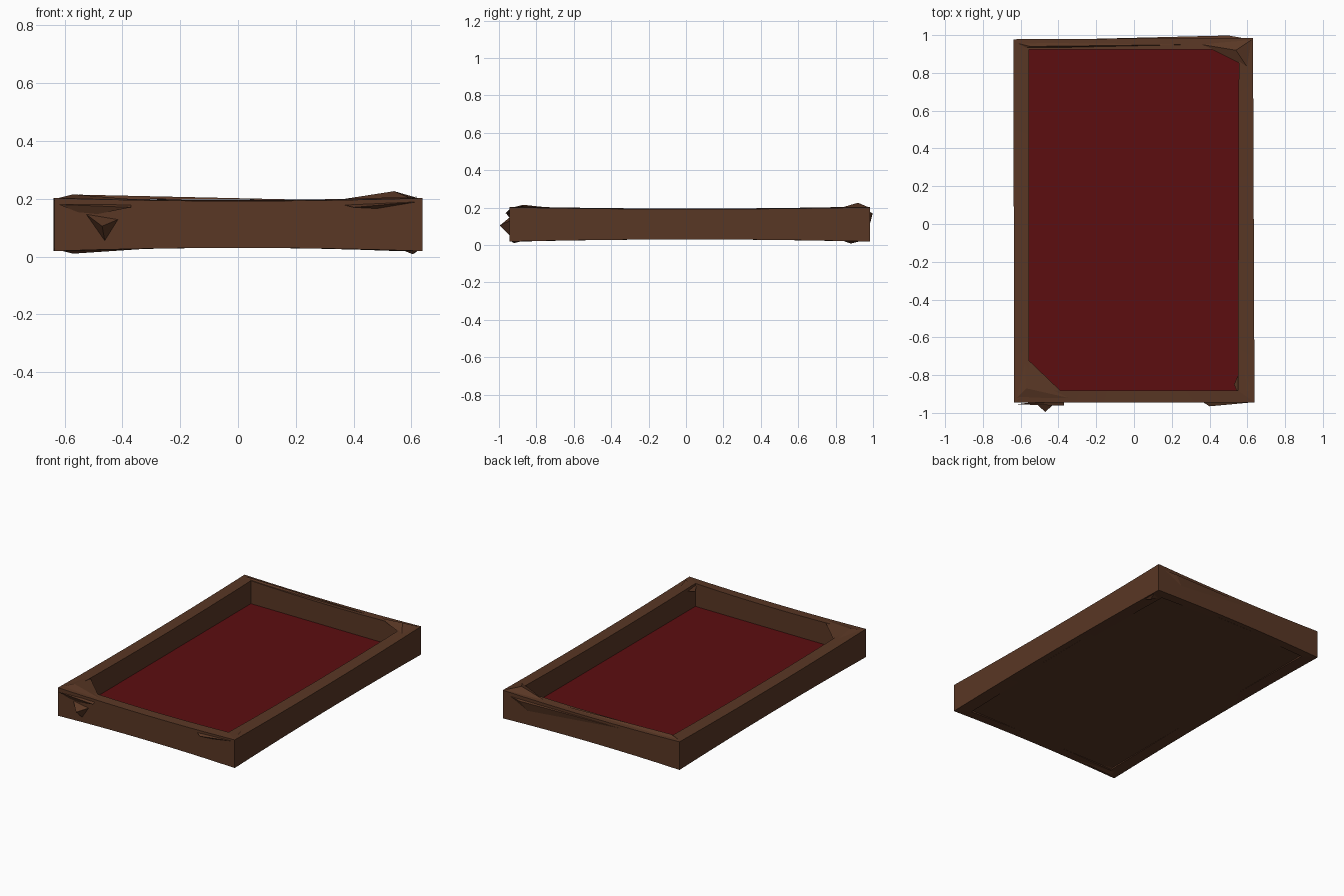
import bpy, bmesh
from mathutils import Vector

cube = bpy.data.objects.get("Cube")
if cube:
    bpy.data.objects.remove(cube, do_unlink=True)


def material(name, color):
    mat = bpy.data.materials.new(name)
    mat.use_nodes = True
    mat.diffuse_color = color
    bsdf = next(n for n in mat.node_tree.nodes if n.type == 'BSDF_PRINCIPLED')
    bsdf.inputs["Base Color"].default_value = color
    bsdf.inputs["Roughness"].default_value = 0.8
    return mat


wood = material("brown wood", (0.1, 0.038, 0.018, 1))
felt = material("dark red felt", (0.107, 0.004, 0.005, 1))


def finish(bm, name, mat):
    bmesh.ops.recalc_face_normals(bm, faces=bm.faces)
    mesh = bpy.data.meshes.new(name)
    bm.to_mesh(mesh)
    bm.free()
    mesh.materials.append(mat)
    obj = bpy.data.objects.new(name, mesh)
    bpy.context.collection.objects.link(obj)
    return obj


def slab(name, x, y0, y1, z0, z1, mat):
    bm = bmesh.new()
    bmesh.ops.create_cube(bm, size=1)
    for v in bm.verts:
        v.co = (2 * x * v.co.x, y0 + (y1 - y0) * (v.co.y + 0.5), z0 + (z1 - z0) * (v.co.z + 0.5))
    return finish(bm, name, mat)


# Mitred rails, thinner in the middle than at the ends
STEPS = 8


def rail(name, outer, inner):
    bm = bmesh.new()
    rings = []
    for i in range(STEPS + 1):
        t = i / STEPS
        end = (2 * t - 1) ** 2
        o = Vector(outer[0]).lerp(Vector(outer[1]), t)
        n = Vector(inner[0]).lerp(Vector(inner[1]), t)
        bottom, top = 0.03 - 0.011 * end, 0.192 + 0.01 * end
        rings.append([bm.verts.new((p.x, p.y, z)) for p, z in
                      ((o, bottom), (o, top), (n, top + 0.003), (n, bottom))])
    for a, b in zip(rings, rings[1:]):
        for k in range(4):
            m = (k + 1) % 4
            bm.faces.new((a[k], a[m], b[m], b[k]))
    bm.faces.new(rings[0])
    bm.faces.new(rings[-1])
    return finish(bm, name, wood)


outer = [(-0.635, -0.945), (0.638, -0.945), (0.63, 0.985), (-0.638, 0.978)]
inner = [(-0.555, -0.882), (0.55, -0.882), (0.555, 0.925), (-0.555, 0.925)]
for i, name in enumerate(("front_rail", "left_rail", "back_rail", "right_rail")):
    j = (i + 1) % 4
    rail(name, (outer[i], outer[j]), (inner[i], inner[j]))

# Base board and lining
slab("base_board", 0.59, -0.91, 0.95, 0.029, 0.05, wood)
slab("red_lining", 0.556, -0.884, 0.927, 0.05, 0.056, felt)


# Rough splinters of wood around the corners
def splinter(name, *points):
    bm = bmesh.new()
    verts = [bm.verts.new(p) for p in points]
    bmesh.ops.convex_hull(bm, input=verts)
    return finish(bm, name, wood)


splinter("back_left_top_splinter", (0.36, 0.95, 0.198), (0.54, 0.92, 0.226), (0.63, 0.98, 0.2), (0.6, 0.83, 0.2))
splinter("back_edge_splinter", (-0.63, 0.97, 0.18), (0.5, 0.998, 0.17), (0.63, 0.975, 0.18), (0.4, 0.97, 0.06))
splinter("back_right_top_splinter", (-0.63, 0.96, 0.2), (-0.55, 0.94, 0.214), (0.3, 0.95, 0.195), (-0.58, 0.93, 0.2))
splinter("front_right_top_splinter", (-0.63, -0.93, 0.2), (-0.57, -0.87, 0.215), (-0.58, -0.7, 0.197), (-0.35, -0.92, 0.197))
splinter("front_right_side_splinter", (-0.37, -0.94, 0.18), (-0.37, -0.962, 0.17), (-0.62, -0.955, 0.18), (-0.52, -0.94, 0.14))
splinter("front_right_spike", (-0.53, -0.94, 0.15), (-0.47, -0.995, 0.105), (-0.41, -0.94, 0.13), (-0.46, -0.94, 0.05))
splinter("front_left_splinter", (0.36, -0.94, 0.18), (0.4, -0.965, 0.17), (0.63, -0.944, 0.19), (0.5, -0.94, 0.165))
splinter("front_left_inner_splinter", (0.55, -0.9, 0.195), (0.58, -0.73, 0.2), (0.62, -0.88, 0.208), (0.53, -0.85, 0.17))
splinter("front_right_foot", (-0.63, -0.94, 0.025), (-0.57, -0.92, 0.01), (-0.3, -0.93, 0.028), (-0.6, -0.85, 0.028))
splinter("back_left_foot", (0.63, 0.95, 0.025), (0.605, 0.88, 0.008), (0.55, 0.93, 0.03), (0.63, 0.82, 0.03))
